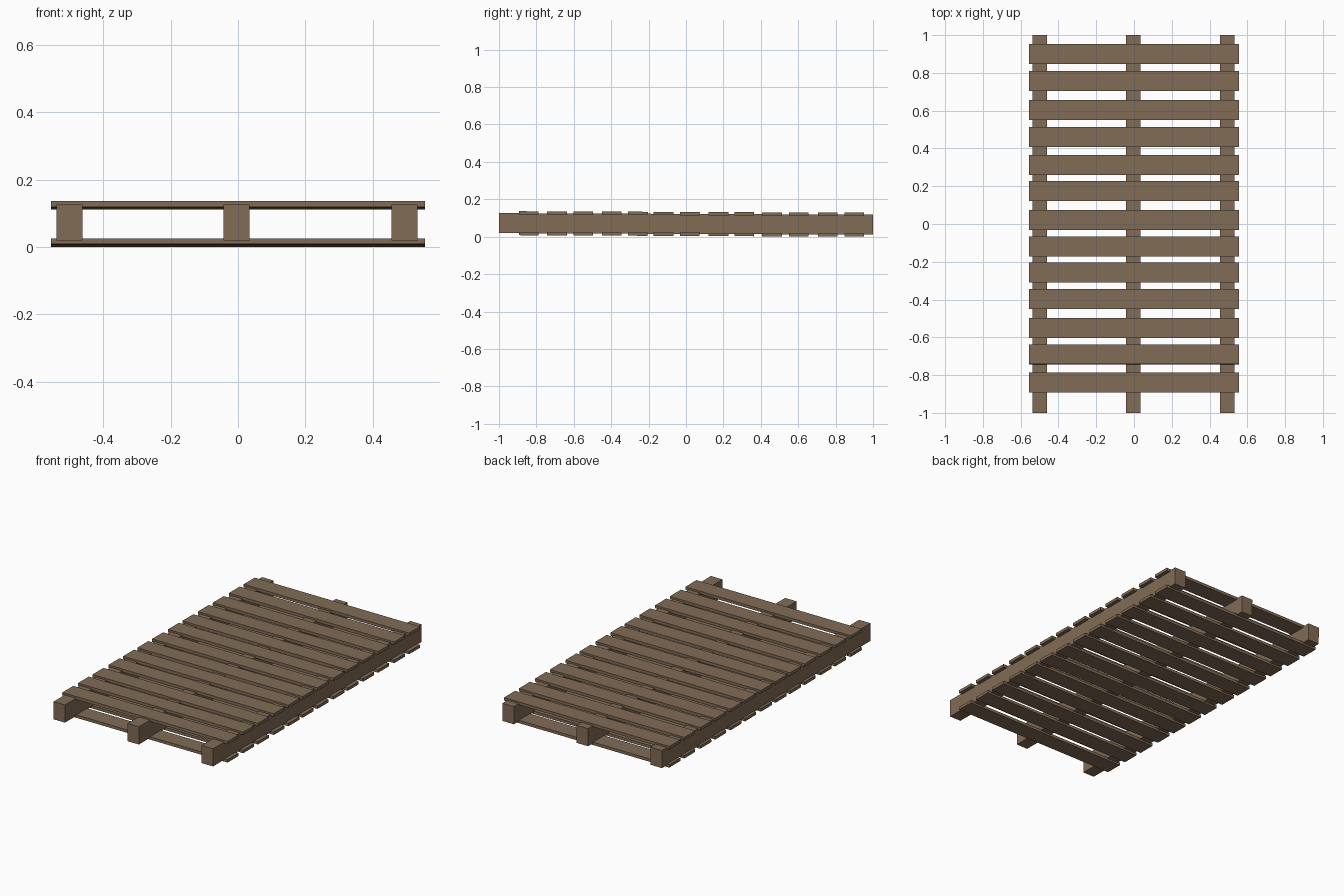
import bpy

if "Cube" in bpy.data.objects:
    bpy.data.objects.remove(bpy.data.objects["Cube"])

SLOPE = 0.0043          # the whole pallet dips slightly toward the back

wood = bpy.data.materials.new("weathered brown wood")
wood.diffuse_color = (0.22, 0.15, 0.092, 1)
wood.use_nodes = True
wood.node_tree.nodes["Principled BSDF"].inputs["Base Color"].default_value = wood.diffuse_color


def plank(name, x, y, z, size):
    """Box centred at (x, y), at height z measured at the pallet middle."""
    bpy.ops.mesh.primitive_cube_add(size=1, location=(x, y, z - SLOPE * y),
                                    rotation=(-SLOPE, 0, 0))
    ob = bpy.context.object
    ob.name = name
    ob.scale = size
    ob.data.materials.append(wood)
    return ob


# Three long beams
for name, x in (("left_beam", -0.5), ("middle_beam", -0.004), ("right_beam", 0.494)):
    plank(name, x, 0, 0.0685, (0.077, 2.0, 0.107))

# Slightly uneven rows of slats, above and below the beams
rows = (0.90, 0.757, 0.603, 0.46, 0.312, 0.174, 0.021,
        -0.12, -0.257, -0.397, -0.55, -0.69, -0.84)
for i, y in enumerate(rows, 1):
    plank(f"top_slat_{i}", 0, y, 0.1235, (1.11, 0.105, 0.018))
    plank(f"bottom_slat_{i}", 0, y, 0.0128, (1.11, 0.105, 0.0175))
